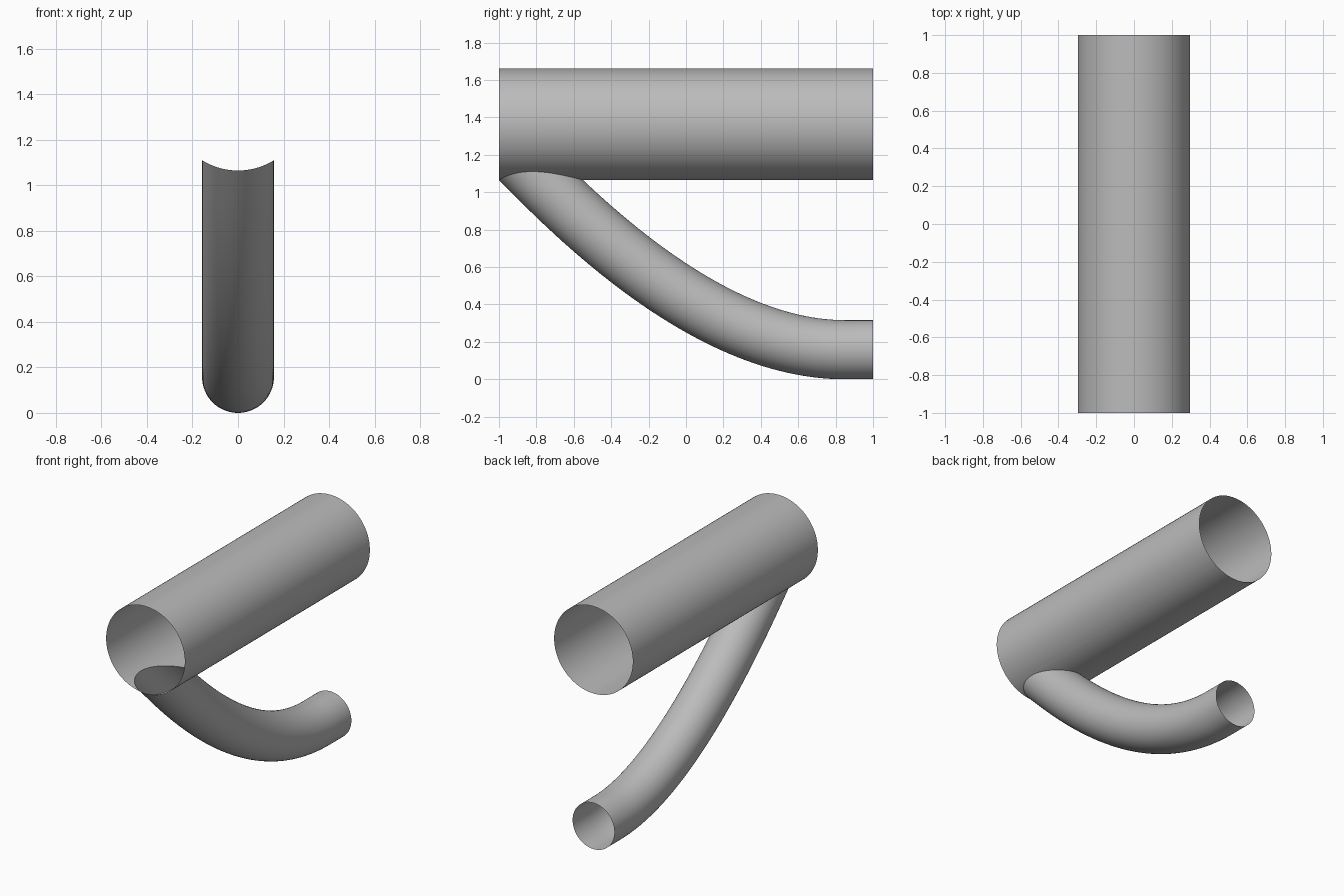
import bpy, bmesh, math
from mathutils import Vector

cube = bpy.data.objects.get("Cube")
if cube:
    bpy.data.objects.remove(cube, do_unlink=True)

MAIN_R, MAIN_Z = 0.298, 1.363
BR_R = 0.158
SIDES, STEPS = 64, 40
# Centre line of the branch: start, control corner, end of the bend
START, CORNER, END = Vector((0, -0.777, 1.065)), Vector((0, 0.13, BR_R)), Vector((0, 0.85, BR_R))

grey = bpy.data.materials.new("grey metal")
grey.use_nodes = True
colour = (0.5, 0.5, 0.5, 1)
grey.diffuse_color = colour
grey.node_tree.nodes["Principled BSDF"].inputs["Base Color"].default_value = colour


def branch_point(t, a):
    """Point on the branch wall; straight for t below zero."""
    s = max(t, 0)
    centre = START * (1 - s) ** 2 + CORNER * 2 * s * (1 - s) + END * s * s
    along = (CORNER - START) * (1 - s) + (END - CORNER) * s
    if t < 0:
        centre += along * 2 * t
    along.normalize()
    up = Vector((0, -along.z, along.y))
    return centre + BR_R * (Vector((math.cos(a), 0, 0)) + up * math.sin(a))


def joint_t(a):
    """Path position where one wall line meets the main pipe."""
    x = BR_R * math.cos(a)
    wall = MAIN_Z - math.sqrt(MAIN_R ** 2 - x * x)
    lo, hi = -0.5, 0.6
    for _ in range(40):
        mid = (lo + hi) / 2
        if branch_point(mid, a).z > wall:
            lo = mid
        else:
            hi = mid
    return hi


def make_part(name, columns, skip=lambda i, k: False):
    """Closed ring of point columns, skinned with quads."""
    bm = bmesh.new()
    cols = [[bm.verts.new(p) for p in c] for c in columns]
    for i, a in enumerate(cols):
        b = cols[(i + 1) % len(cols)]
        for k in range(len(a) - 1):
            if not skip(i, k):
                bm.faces.new((a[k], b[k], b[k + 1], a[k + 1]))
    bmesh.ops.remove_doubles(bm, verts=bm.verts, dist=0.0005)
    bmesh.ops.recalc_face_normals(bm, faces=bm.faces)
    mesh = bpy.data.meshes.new(name)
    bm.to_mesh(mesh)
    bm.free()
    mesh.materials.append(grey)
    mesh.shade_smooth()
    obj = bpy.data.objects.new(name, mesh)
    bpy.context.collection.objects.link(obj)


# Curved branch pipe, mitred to the main pipe and open at both ends
columns = []
for j in range(SIDES):
    a = math.tau * j / SIDES
    t0 = joint_t(a)
    col = [branch_point(t0 + (1 - t0) * k / STEPS, a) for k in range(STEPS + 1)]
    columns.append(col + [Vector((col[-1].x, 1, col[-1].z))])
make_part("branch_pipe", columns)

# Main pipe: narrow strips around the branch opening, even strips elsewhere
HALF = SIDES // 2
profile = []
for j in range(HALF + 1):
    a = math.pi * j / HALF
    back, front = (branch_point(joint_t(s), s) for s in (a, -a))
    profile.append((back.x, back.z, max(front.y, -1), back.y))
edge_y = profile[0][2]
half_angle = math.asin(BR_R / MAIN_R)
REST = 64
for j in range(1, REST):
    a = half_angle + (math.tau - 2 * half_angle) * j / REST
    profile.append((-MAIN_R * math.sin(a), MAIN_Z - MAIN_R * math.cos(a), edge_y, edge_y))
columns = [[Vector((x, y, z)) for y in (-1, lo, hi, 1)] for x, z, lo, hi in profile]


def opening_or_empty(i, k):
    return k == 1


make_part("main_pipe", columns, opening_or_empty)
